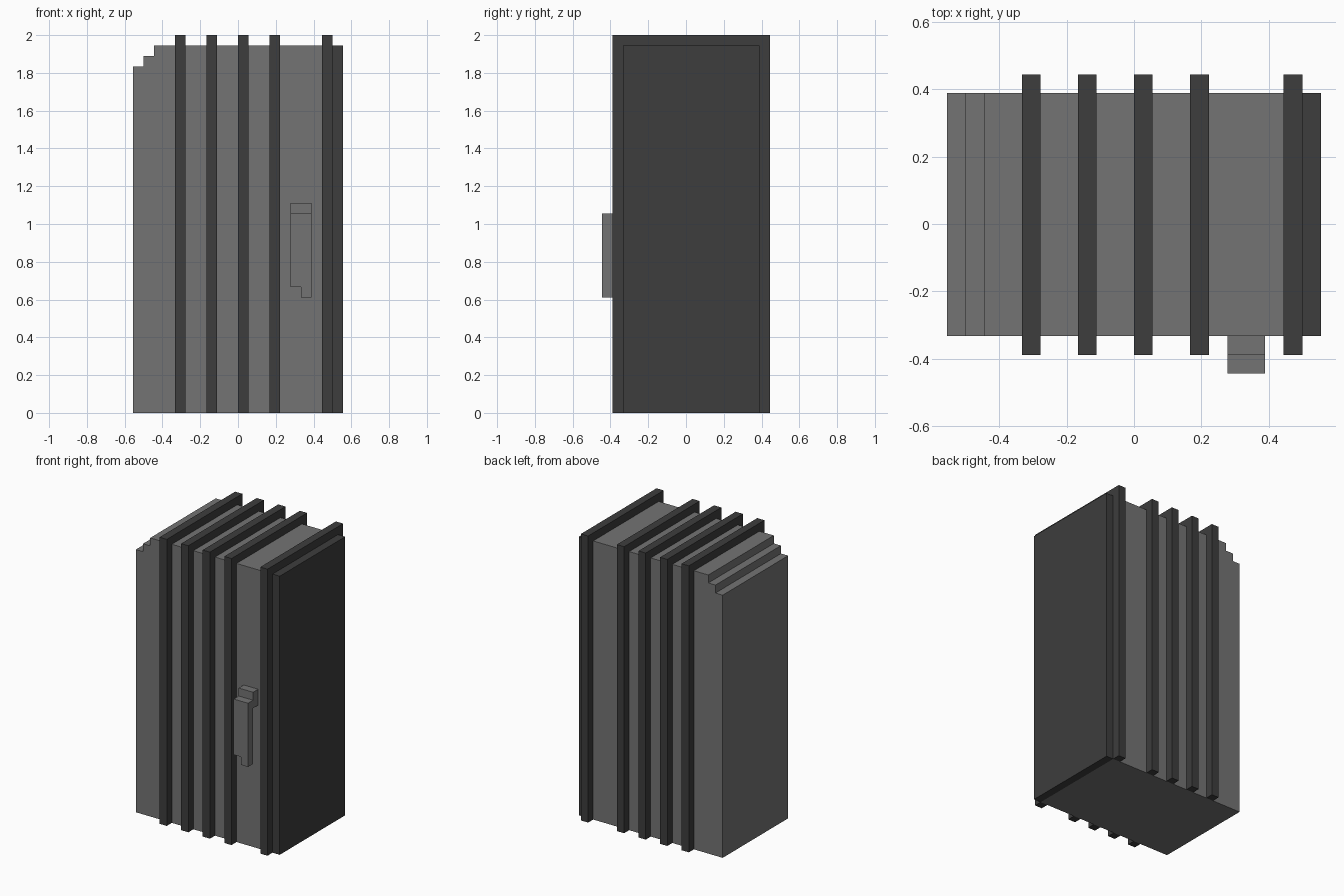
import bpy

U = 1 / 18  # model grid step

cube = bpy.data.objects.get("Cube")
if cube:
    bpy.data.objects.remove(cube, do_unlink=True)


def material(name, value):
    m = bpy.data.materials.new(name)
    m.use_nodes = True
    colour = (value, value, value, 1)
    m.diffuse_color = colour
    bsdf = next(n for n in m.node_tree.nodes if n.type == "BSDF_PRINCIPLED")
    bsdf.inputs["Base Color"].default_value = colour
    return m


light_grey = material("light grey", 0.174)
dark_grey = material("dark grey", 0.047)


def prism(name, profile, axis, start, end, mat):
    """Extrude a profile, in grid steps, along x or y; the profile's second value is z."""
    def point(a, z, d):
        p = (d, a, z) if axis == "x" else (a, d, z)
        return tuple(c * U for c in p)

    n = len(profile)
    verts = [point(a, z, d) for d in (start, end) for a, z in profile]
    faces = [tuple(range(n)), tuple(range(2 * n - 1, n - 1, -1))]
    faces += [(i, i + n, (i + 1) % n + n, (i + 1) % n) for i in range(n)]
    # Counter-clockwise profiles face outwards along y and need flipping along x
    if axis == "x":
        faces = [f[::-1] for f in faces]
    mesh = bpy.data.meshes.new(name)
    mesh.from_pydata(verts, [], faces)
    mesh.materials.append(mat)
    mesh.update()
    obj = bpy.data.objects.new(name, mesh)
    bpy.context.collection.objects.link(obj)
    return obj


def rect(a0, a1, z0, z1):
    return [(a0, z0), (a1, z0), (a1, z1), (a0, z1)]


# Main body with a stepped top corner
body = [(-10, 0), (9, 0), (9, 35), (-8, 35), (-8, 34), (-9, 34), (-9, 33), (-10, 33)]
prism("body", body, "y", -6, 7, light_grey)

# Dark end panel
prism("end_panel", rect(-6, 7, 0, 35), "x", 9, 10, dark_grey)

# Ribs wrapping over the front, top and back
rib = [(-7, 0), (-6, 0), (-6, 35), (7, 35), (7, 0), (8, 0), (8, 36), (-7, 36)]
for i, x in enumerate((-6, -3, 0, 3, 8)):
    prism(f"rib_{i + 1}", rib, "x", x, x + 1, dark_grey)

# Door handle: bracket and notched grip
prism("handle_bracket", rect(5, 7, 18, 20), "y", -7, -6, light_grey)
grip = [(5, 12), (6, 12), (6, 11), (7, 11), (7, 19), (5, 19)]
prism("handle_grip", grip, "y", -8, -7, light_grey)
